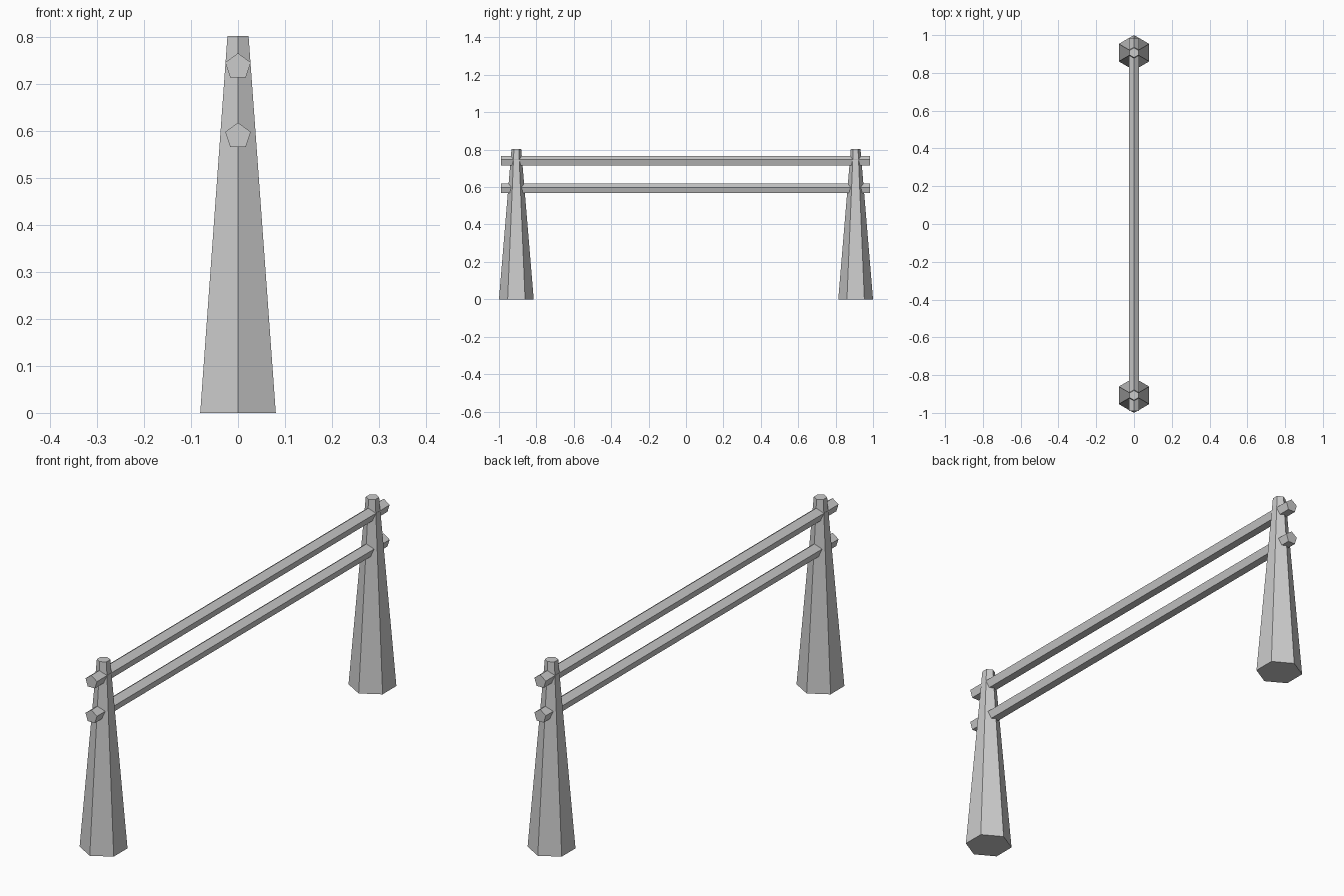
import bpy
from math import pi

if "Cube" in bpy.data.objects:
    bpy.data.objects.remove(bpy.data.objects["Cube"])


def prism(name, sides, r_bottom, r_top, length, location, rotation=(0, 0, 0)):
    bpy.ops.mesh.primitive_cone_add(vertices=sides, radius1=r_bottom, radius2=r_top,
                                    depth=length, location=location, rotation=rotation)
    bpy.context.object.name = name


# Tapered hexagonal posts, corners pointing along the fence
for name, y in (("front_post", -0.907), ("back_post", 0.907)):
    prism(name, 6, 0.093, 0.026, 0.803, (0, y, 0.4015))

# Pentagonal rails running through both posts, point upward
for name, z in (("upper_rail", 0.738), ("lower_rail", 0.590)):
    prism(name, 5, 0.0285, 0.0285, 1.974, (0, -0.003, z), (pi / 2, 0, 0))
